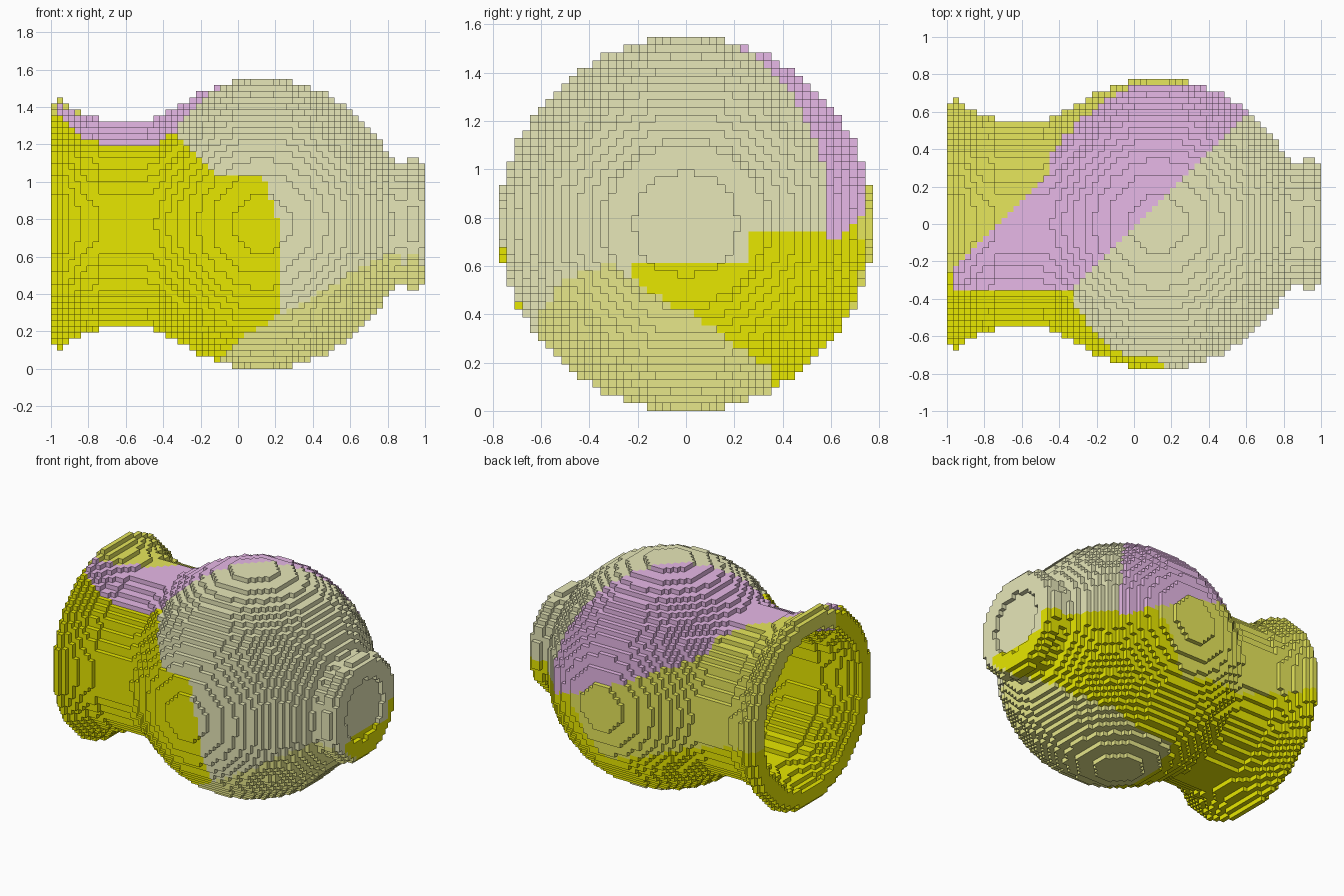
import bpy
import math

cube = bpy.data.objects.get("Cube")
if cube:
    bpy.data.objects.remove(cube, do_unlink=True)

NX, H = 62, 24        # blocks along the axis, blocks from axis to edge
V = 2 / NX            # block size
MID = H * V           # height of the vase axis
BELLY_X, BELLY_R = 0.129, 24 * V
WALL = 3.2 * V

# Neck, lip and foot profiles as (x, radius)
LIP = [(-1.0, 0.649), (-0.97, 0.649), (-0.952, 0.682), (-0.92, 0.650), (-0.87, 0.617),
       (-0.82, 0.584), (-0.76, 0.575), (-0.73, 0.552), (-0.50, 0.552), (-0.42, 0.570),
       (-0.30, 0.645)]
FOOT = [(0.77, 0.328), (0.90, 0.328), (0.91, 0.357), (0.96, 0.357), (0.97, 0.328), (1.0, 0.328)]


def lookup(points, x):
    for (x0, r0), (x1, r1) in zip(points, points[1:]):
        if x0 <= x <= x1:
            return r0 + (r1 - r0) * (x - x0) / (x1 - x0)
    return 0.0


def ball(x, radius):
    return math.sqrt(max(0.0, radius ** 2 - (x - BELLY_X) ** 2))


def outer(x):
    if x < -0.30:
        return lookup(LIP, x)
    return max(ball(x, BELLY_R), lookup(FOOT, x))


def inner(x):
    # Hollow that follows the wall, plus a shallow recess under the foot
    if x < -0.30:
        return lookup(LIP, x) - WALL
    if x > 1 - V:
        return 6.6 * V
    return ball(x, BELLY_R - WALL)


def is_base(x, y, w):
    slant = -0.355 if x < 0.88 else -0.38
    return (w < min(-0.62 + 0.58 * x, -0.15, slant - 0.7 * y)
            and x - w > 0.64 and y < 0.36)


def is_top(x, y, w):
    if y - x < -0.02 or x < -0.968 or y > 0.75:
        return False
    if y < -0.05:
        return w > 0.42 and y > -0.37 and y - x < 0.73
    return w + 0.45 * x > 0.2 and (x > -0.46 or y - x < 0.73)


def is_back_neck(x, y, w):
    if w < -0.35 - 0.3 * x or x > 0.41 + 0.64 * w or y < -0.3 or y < x:
        return False
    return y > 0.24 or (y - x > 0.73 if w > 0 else y > 0)


def is_belly(x, y, w):
    if y - x > 0.05:
        return False
    if w > max(0.27, 0.13 - x):
        return True
    limit = -9 if y < -0.22 else (-0.17 if y < 0.27 else -0.02)
    return x > 0.22 - 0.35 * max(0, w) and w > limit


def piece(x, y, w):
    """Which coloured piece a block belongs to (w = height above the axis)."""
    if is_base(x, y, w):
        return "base_piece"
    if is_top(x, y, w):
        return "top_piece"
    if is_back_neck(x, y, w):
        return "back_neck_piece"
    return "belly_piece" if is_belly(x, y, w) else "front_neck_piece"


def material(name, rgb):
    m = bpy.data.materials.new(name)
    m.use_nodes = True
    m.diffuse_color = (*rgb, 1.0)
    bsdf = m.node_tree.nodes["Principled BSDF"]
    bsdf.inputs["Base Color"].default_value = (*rgb, 1.0)
    bsdf.inputs["Roughness"].default_value = 0.8
    return m


MATERIALS = {
    "belly_piece": material("cream", (0.8, 0.8, 0.483)),
    "base_piece": material("pale_yellow", (0.8, 0.8, 0.255)),
    "back_neck_piece": material("soft_yellow", (0.8, 0.8, 0.106)),
    "front_neck_piece": material("bright_yellow", (0.8, 0.8, 0.0)),
    "top_piece": material("pale_pink", (0.8, 0.483, 0.8)),
}

# Fill the blocks of the wall
solid = {}
for i in range(NX):
    x = -1 + (i + 0.5) * V
    r_out, r_in = outer(x), inner(x)
    for j in range(-H, H):
        for k in range(-H, H):
            y, w = (j + 0.5) * V, (k + 0.5) * V
            if r_in < math.hypot(y, w) <= r_out:
                solid[i, j, k] = piece(x, y, w)

# Exposed block sides: direction and corner offsets, counter-clockwise from outside
SIDES = [
    ((1, 0, 0), [(1, 0, 0), (1, 1, 0), (1, 1, 1), (1, 0, 1)]),
    ((-1, 0, 0), [(0, 0, 0), (0, 0, 1), (0, 1, 1), (0, 1, 0)]),
    ((0, 1, 0), [(0, 1, 0), (0, 1, 1), (1, 1, 1), (1, 1, 0)]),
    ((0, -1, 0), [(0, 0, 0), (1, 0, 0), (1, 0, 1), (0, 0, 1)]),
    ((0, 0, 1), [(0, 0, 1), (1, 0, 1), (1, 1, 1), (0, 1, 1)]),
    ((0, 0, -1), [(0, 0, 0), (0, 1, 0), (1, 1, 0), (1, 0, 0)]),
]


def build(name):
    index, verts, faces = {}, [], []
    for (i, j, k), owner in solid.items():
        if owner != name:
            continue
        for (di, dj, dk), corners in SIDES:
            if (i + di, j + dj, k + dk) in solid:
                continue
            face = []
            for a, b, c in corners:
                key = (i + a, j + b, k + c)
                if key not in index:
                    index[key] = len(verts)
                    verts.append((-1 + key[0] * V, key[1] * V, MID + key[2] * V))
                face.append(index[key])
            faces.append(face)
    mesh = bpy.data.meshes.new(name)
    mesh.from_pydata(verts, [], faces)
    mesh.materials.append(MATERIALS[name])
    mesh.update()
    obj = bpy.data.objects.new("vase_" + name, mesh)
    bpy.context.collection.objects.link(obj)


for part in MATERIALS:
    build(part)
